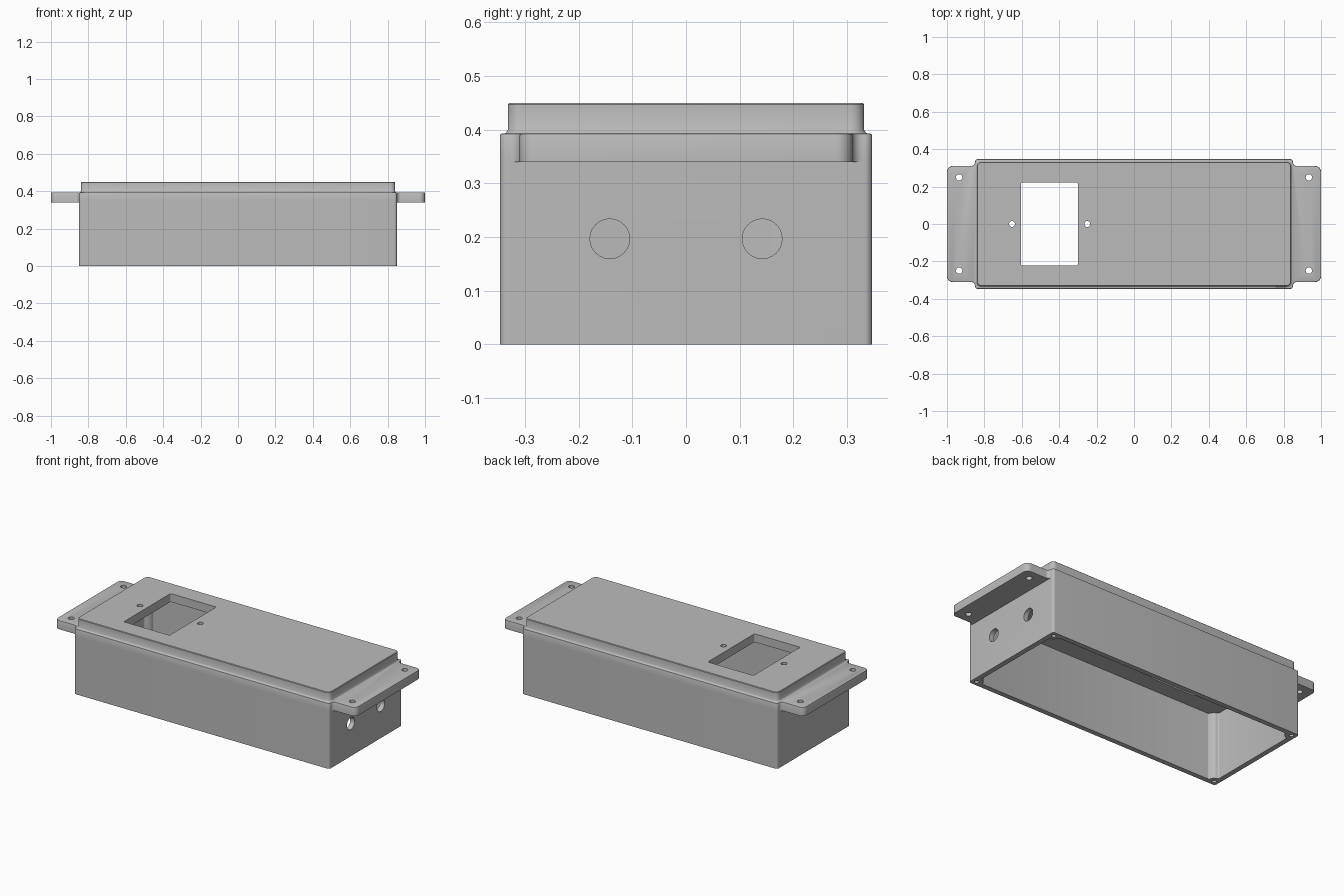
import bpy
import bmesh
from math import sin, cos, pi, radians

if "Cube" in bpy.data.objects:
    bpy.data.objects.remove(bpy.data.objects["Cube"], do_unlink=True)

grey = bpy.data.materials.new("plain_grey")
grey.use_nodes = True
GREY = (0.5, 0.5, 0.5, 1)
grey.diffuse_color = GREY
grey.node_tree.nodes["Principled BSDF"].inputs["Base Color"].default_value = GREY


def arc(cx, cy, r, start, end, steps=8):
    angles = [radians(start + (end - start) * i / steps) for i in range(steps + 1)]
    return [(cx + r * cos(a), cy + r * sin(a)) for a in angles]


def four_way(quarter):
    """Mirror a quarter outline (side to back) into a closed outline."""
    back = quarter[::-1]
    return (quarter + [(-x, y) for x, y in back]
            + [(-x, -y) for x, y in quarter] + [(x, -y) for x, y in back])


def rounded(hx, hy, r):
    return four_way(arc(hx - r, hy - r, r, 0, 90))


def loft(name, rings, x=0, y=0):
    """Skin a solid through (z, outline) rings."""
    bm = bmesh.new()
    loops = [[bm.verts.new((px + x, py + y, z)) for px, py in pts] for z, pts in rings]
    bm.faces.new(loops[0][::-1])
    bm.faces.new(loops[-1])
    n = len(loops[0])
    for low, high in zip(loops, loops[1:]):
        for i in range(n):
            j = (i + 1) % n
            bm.faces.new((low[i], low[j], high[j], high[i]))
    bmesh.ops.recalc_face_normals(bm, faces=bm.faces)
    mesh = bpy.data.meshes.new(name)
    bm.to_mesh(mesh)
    bm.free()
    mesh.materials.append(grey)
    obj = bpy.data.objects.new(name, mesh)
    bpy.context.collection.objects.link(obj)
    return obj


def prism(name, outline, z0, z1, x=0, y=0):
    return loft(name, [(z0, outline), (z1, outline)], x, y)


def drill(name, r, z0, z1, x, y):
    return prism(name, arc(0, 0, r, 0, 360, 24)[:-1], z0, z1, x, y)


def combine(target, tool, operation):
    bpy.context.view_layer.objects.active = target
    mod = target.modifiers.new(operation.lower(), "BOOLEAN")
    mod.operation, mod.solver, mod.object = operation, "EXACT", tool
    bpy.ops.object.modifier_apply(modifier=mod.name)
    bpy.data.objects.remove(tool, do_unlink=True)


# Main box
box = prism("enclosure", rounded(0.85, 0.347, 0.015), 0, 0.35)

# Upper slab with the mounting ears and a softened top rim
ear_quarter = (arc(0.97, 0.28, 0.03, 0, 90) + arc(0.87, 0.33, 0.02, 270, 180, 6)
               + arc(0.835, 0.332, 0.015, 0, 90))
slab = prism("mounting_ears", four_way(ear_quarter), 0.34, 0.393)
bm = bmesh.new()
bm.from_mesh(slab.data)
rim = [e for e in bm.edges if all(v.co.z > 0.39 for v in e.verts)]
bmesh.ops.bevel(bm, geom=rim, offset=0.004, segments=2, profile=0.5, affect="EDGES")
bm.to_mesh(slab.data)
bm.free()
combine(box, slab, "UNION")

# Raised top panel with a flared foot
levels = [(0.38, 0.006), (0.393, 0.006), (0.395, 0.003), (0.4, 0), (0.447, 0), (0.45, -0.003)]
panel = loft("top_panel", [(z, rounded(0.84 + g, 0.332 + g, 0.025 + g)) for z, g in levels])
combine(box, panel, "UNION")

# Hollow inside, leaving a screw post in each corner
post_quarter = (arc(0.81, 0.272, 0.01, 0, 90, 4) + arc(0.82, 0.317, 0.035, 270, 180)
                + arc(0.775, 0.307, 0.01, 0, 90, 4))
combine(box, prism("cavity", four_way(post_quarter), -0.05, 0.4), "DIFFERENCE")

# Display window and its two screw holes
combine(box, prism("window", rounded(0.152, 0.222, 0.008), 0.37, 0.5, x=-0.452), "DIFFERENCE")
for x in (-0.652, -0.25):
    combine(box, drill("window_screw", 0.016, 0.37, 0.5, x, 0), "DIFFERENCE")

# Ear holes and post screw holes
for sx in (-1, 1):
    for sy in (-1, 1):
        combine(box, drill("ear_hole", 0.017, 0.3, 0.45, 0.935 * sx, 0.249 * sy), "DIFFERENCE")
        combine(box, drill("post_hole", 0.012, -0.05, 0.2, 0.821 * sx, 0.318 * sy), "DIFFERENCE")

# Two cable holes in one end wall
for y in (-0.142, 0.142):
    cable = drill("cable_hole", 0.037, -0.06, 0.06, 0, 0)
    cable.rotation_euler = (0, pi / 2, 0)
    cable.location = (0.84, y, 0.197)
    bpy.context.view_layer.update()
    combine(box, cable, "DIFFERENCE")

# Smooth rounded edges, crisp corners
bpy.ops.object.select_all(action="DESELECT")
box.select_set(True)
bpy.context.view_layer.objects.active = box
bpy.ops.object.shade_smooth_by_angle(angle=radians(35))
